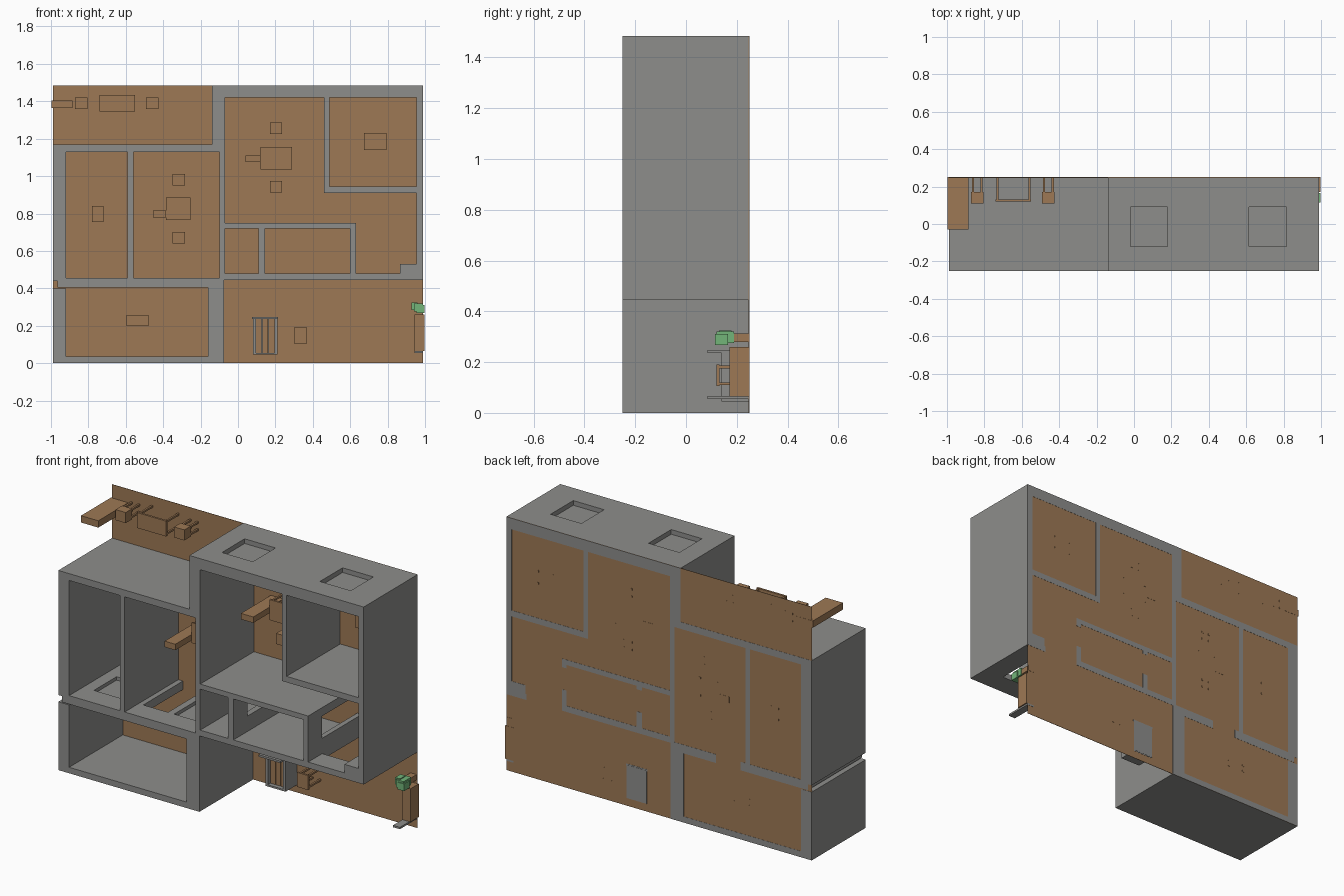
import bpy, bmesh
from mathutils import Matrix, Vector


def mat(name, rgb):
    m = bpy.data.materials.new(name)
    m.diffuse_color = (*rgb, 1)
    return m


GREY = mat("concrete grey", (0.27, 0.27, 0.26))
BROWN = mat("wood brown", (0.34, 0.19, 0.09))
GREEN = mat("leaf green", (0.17, 0.46, 0.19))


def boxes(name, m, *spans):
    """One object made of boxes given as (x0, x1, y0, y1, z0, z1)."""
    bm = bmesh.new()
    for x0, x1, y0, y1, z0, z1 in spans:
        centre = Matrix.Translation(((x0 + x1) / 2, (y0 + y1) / 2, (z0 + z1) / 2))
        size = Matrix.Diagonal((x1 - x0, y1 - y0, z1 - z0, 1))
        bmesh.ops.create_cube(bm, size=1, matrix=centre @ size)
    me = bpy.data.meshes.new(name)
    bm.to_mesh(me)
    bm.free()
    me.materials.append(m)
    ob = bpy.data.objects.new(name, me)
    bpy.context.collection.objects.link(ob)
    return ob


def wall(name, x0, x1, z0, z1, cuts=()):
    ob = boxes(name, GREY, (x0, x1, -0.25, 0.25, z0, z1))
    for c in cuts:
        cutter = boxes("cutter", GREY, c)
        cutter.hide_render = True
        mod = ob.modifiers.new("cut", 'BOOLEAN')
        mod.operation = 'DIFFERENCE'
        mod.solver = 'EXACT'
        mod.object = cutter
        bpy.context.view_layer.objects.active = ob
        bpy.ops.object.modifier_apply(modifier=mod.name)
        bpy.data.objects.remove(cutter)
    return ob


def window(x0, x1, z0, z1):
    """Recess on both sides of a horizontal wall, leaving a thin pane."""
    mid = (z0 + z1) / 2
    return [(x0, x1, -0.12, 0.09, mid + 0.005, z1 + 0.1),
            (x0, x1, -0.12, 0.09, z0 - 0.1, mid - 0.005)]


DOOR = (-0.12, 0.3)   # depth range of doorways

# Wooden floor sheet behind all rooms
boxes("back_floor", BROWN, (-0.99, 0.99, 0.247, 0.249, 0, 1.485))

# Lower left room
wall("lower_left_outer", -0.99, -0.92, 0, 0.40)
wall("lower_left_base", -0.92, -0.16, 0, 0.035)
wall("lower_left_inner", -0.16, -0.075, 0, 0.405)

# Upper left rooms
wall("left_divider_wall", -0.965, -0.075, 0.405, 0.455,
     window(-0.85, -0.65, 0.405, 0.455) + window(-0.33, -0.13, 0.405, 0.455)
     + [(-0.53, -0.37, *DOOR, 0.3, 0.5)])
wall("left_corner", -0.99, -0.965, 0.44, 0.455)
wall("left_outer_wall", -0.99, -0.92, 0.455, 1.13)
wall("left_partition", -0.59, -0.56, 0.455, 1.13)
wall("left_top_wall", -0.99, -0.14, 1.13, 1.17)

# Right block
wall("centre_wall", -0.10, -0.07, 0.455, 1.13)
wall("centre_upper_wall", -0.14, -0.07, 1.13, 1.42)
wall("right_top_wall", -0.14, 0.99, 1.42, 1.485,
     window(-0.02, 0.18, 1.42, 1.485) + window(0.615, 0.815, 1.42, 1.485))
wall("right_outer_wall", 0.955, 0.99, 0.48, 1.42)
wall("right_base_wall", -0.075, 0.99, 0.445, 0.48, [(0.63, 0.86, *DOOR, 0.4, 0.5)])
wall("base_step", 0.865, 0.955, 0.48, 0.53)
wall("corner_room_side", 0.46, 0.49, 0.91, 1.42)
wall("corner_room_base", 0.49, 0.955, 0.91, 0.945)
wall("small_rooms_top", -0.07, 0.63, 0.72, 0.75)
wall("small_rooms_partition", 0.11, 0.145, 0.48, 0.72, [(0, 0.3, *DOOR, 0.57, 0.70)])
wall("small_rooms_side", 0.60, 0.63, 0.48, 0.72, [(0.5, 0.7, *DOOR, 0.57, 0.70)])


def furniture(name, x0, x1, z0, z1, top, thick, leg=0.011):
    """Top slab on four legs, standing out from the floor sheet."""
    legs = [(x, x + leg, top + thick, 0.25, z, z + leg)
            for x in (x0 + 0.004, x1 - leg - 0.004)
            for z in (z0 + 0.004, z1 - leg - 0.004)]
    boxes(name, BROWN, (x0, x1, top, top + thick, z0, z1), *legs)


# Tables
for x0, x1, z0, z1 in [(-0.74, -0.55, 1.345, 1.435), (0.12, 0.29, 1.035, 1.155),
                       (0.675, 0.795, 1.14, 1.23), (-0.385, -0.255, 0.765, 0.885),
                       (-0.6, -0.475, 0.2, 0.255), (-0.78, -0.72, 0.755, 0.84),
                       (0.30, 0.37, 0.105, 0.19)]:
    furniture("table", x0, x1, z0, z1, 0.12, 0.012)

# Stools
for x, z in [(-0.838, 1.39), (-0.458, 1.39), (0.203, 1.255), (0.203, 0.943),
             (-0.317, 0.98), (-0.317, 0.67)]:
    furniture("stool", x - 0.033, x + 0.033, z - 0.031, z + 0.031, 0.11, 0.06)

# Tall cabinets
for x0, x1, z0, z1 in [(-0.997, -0.885, 1.365, 1.405), (0.04, 0.12, 1.075, 1.11),
                       (-0.455, -0.385, 0.78, 0.815)]:
    boxes("cabinet", BROWN, (x0, x1, -0.03, 0.25, z0, z1))

# Bed-like frame near the middle
boxes("frame", GREY,
      (0.075, 0.215, 0.085, 0.25, 0.235, 0.247),
      (0.08, 0.095, 0.14, 0.25, 0.05, 0.235),
      (0.195, 0.21, 0.14, 0.25, 0.05, 0.235),
      (0.08, 0.21, 0.14, 0.25, 0.045, 0.055),
      (0.08, 0.21, 0.24, 0.251, 0.05, 0.24))
boxes("frame_slats", BROWN, *[(x, x + 0.03, 0.165, 0.24, 0.055, 0.235)
                              for x in (0.096, 0.13, 0.164)])

# Bench, end plate and plant at the right edge
boxes("bench", BROWN, (0.943, 0.997, 0.172, 0.25, 0.065, 0.26))
boxes("end_plate", GREY, (0.945, 0.99, 0.085, 0.25, 0.055, 0.066))
boxes("plant_pot", BROWN, (0.945, 0.985, 0.19, 0.25, 0.28, 0.312))
boxes("plant_leaves", GREEN,
      (0.94, 0.99, 0.12, 0.19, 0.275, 0.32),
      (0.928, 0.96, 0.13, 0.18, 0.285, 0.325),
      (0.955, 0.996, 0.115, 0.165, 0.268, 0.31))
